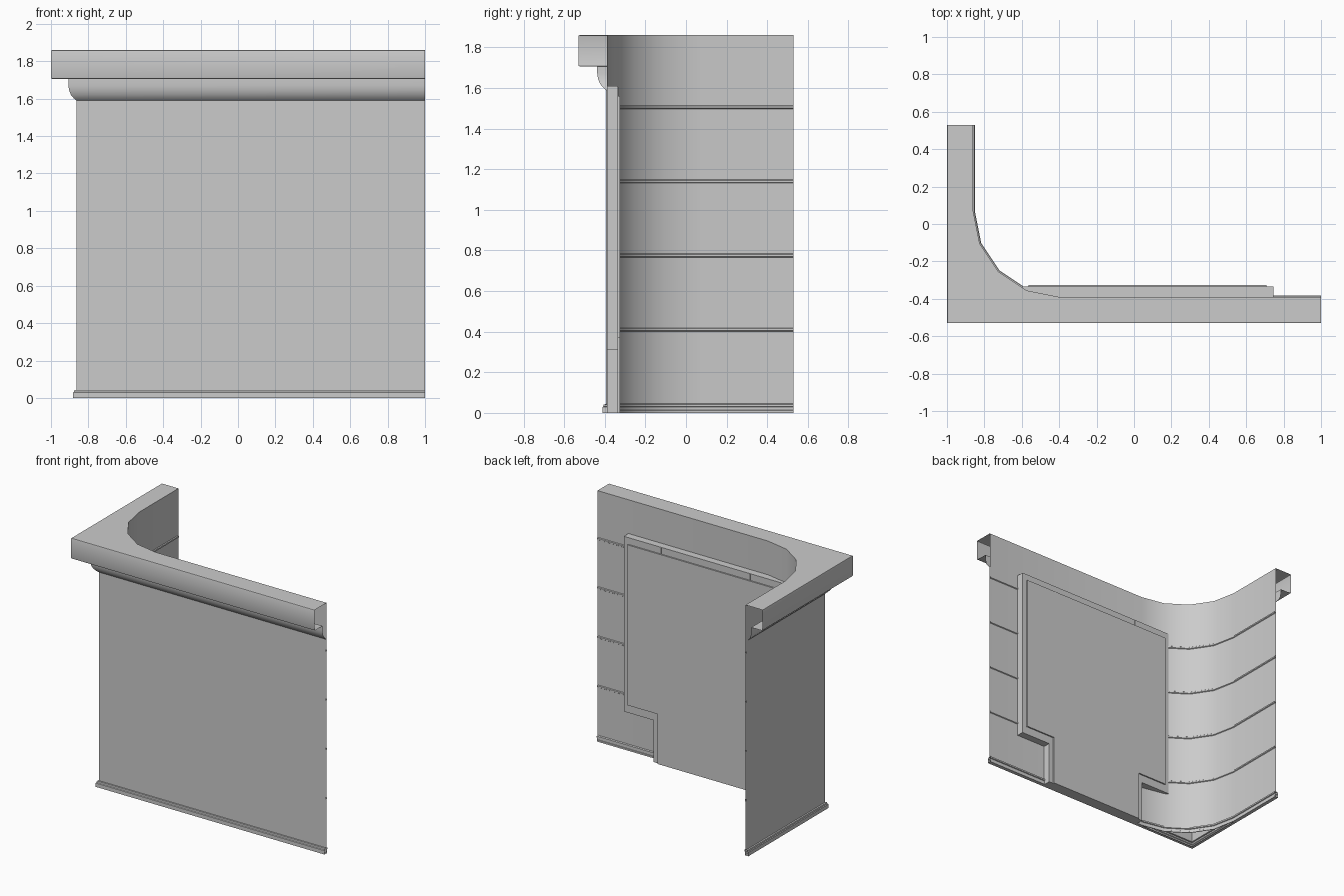
import bpy, bmesh, math

if "Cube" in bpy.data.objects:
    bpy.data.objects.remove(bpy.data.objects["Cube"])

WX, WY = -0.86, -0.39          # wall planes: left wall x, front wall y
END_X, END_Y, R = 1.0, 0.53, 0.46


def make_object(name, verts, faces, smooth=True):
    mesh = bpy.data.meshes.new(name)
    mesh.from_pydata(verts, [], faces)
    mesh.update()
    ob = bpy.data.objects.new(name, mesh)
    bpy.context.collection.objects.link(ob)
    if smooth:
        bpy.ops.object.select_all(action='DESELECT')
        ob.select_set(True)
        bpy.context.view_layer.objects.active = ob
        bpy.ops.object.shade_smooth_by_angle(angle=math.radians(32))
    return ob


def outer_path(d):
    """Sharp L-shaped path pushed outward by d."""
    return [(END_X, WY - d), (WX - d, WY - d), (WX - d, END_Y)]


def inner_path(e):
    """Rounded L-shaped path pushed into the room by e."""
    cx, cy, r = WX + R, WY + R, R - e
    arc = [(cx - r * math.sin(a), cy - r * math.cos(a))
           for a in (math.radians(22.5 * k) for k in range(5))]
    return [(END_X, WY + e)] + arc + [(WX + e, END_Y)]


def sweep(name, path, profile, flip):
    """Sweep an (offset, height) profile along an offset path."""
    rows = [[(x, y, z) for x, y in path(d)] for d, z in profile]
    n = len(rows[0])
    faces = []
    for j in range(len(rows) - 1):
        for i in range(n - 1):
            f = (j * n + i, j * n + i + 1, (j + 1) * n + i + 1, (j + 1) * n + i)
            faces.append(f[::-1] if flip else f)
    return make_object(name, [v for r in rows for v in r], faces)


def plate(name, outline, y0, y1):
    """Extrude an x-z outline (anticlockwise seen from the front) from y0 to y1."""
    n = len(outline)
    verts = [(x, y, z) for y in (y0, y1) for x, z in outline]
    faces = [tuple(range(n)), tuple(range(2 * n - 1, n - 1, -1))]
    faces += [(i, i + n, (i + 1) % n + n, (i + 1) % n) for i in range(n)]
    return make_object(name, verts, faces, smooth=False)


def tee(x0, x1, step, z_step, z_top):
    """Outline with a wide upper part and a narrower foot."""
    return [(x0 + step, 0), (x1 - step, 0), (x1 - step, z_step), (x1, z_step),
            (x1, z_top), (x0, z_top), (x0, z_step), (x0 + step, z_step)]


# Outer skin: skirting, flat wall
sweep("outer_wall", outer_path,
      [(0.0, 0.0), (0.022, 0.0), (0.022, 0.028), (0.017, 0.032),
       (0.015, 0.042), (0.004, 0.043), (0.004, 1.59)], True)

# Bulging moulding and box cornice with softened edges
cove = [(0.004, 1.59), (0.018, 1.602), (0.033, 1.62), (0.043, 1.645), (0.047, 1.67), (0.047, 1.706)]
box = [(0.133, 1.706), (0.138, 1.708), (0.14, 1.713), (0.14, 1.853), (0.138, 1.858), (0.133, 1.86)]
sweep("cornice", outer_path, cove + box, True)

# Flat cornice top between the square outside and the rounded inside
ring = outer_path(0.133) + inner_path(0)[::-1]
make_object("cornice_top", [(x, y, 1.86) for x, y in ring],
            [tuple(range(len(ring)))[::-1]], smooth=False)

# Inner skin: rounded corner, small skirting and four horizontal ribs
profile = [(0.0, 0.0), (0.006, 0.0), (0.006, 0.012), (0.003, 0.014), (0.003, 0.028),
           (0.009, 0.031), (0.009, 0.042), (0.0, 0.046)]
for z in (0.41, 0.775, 1.14, 1.505):
    profile += [(0.0, z - 0.009), (0.006, z - 0.005), (0.006, z + 0.005), (0.0, z + 0.009)]
profile.append((0.0, 1.86))
sweep("inner_wall", inner_path, profile, False)

# Stepped panel on the room side, with a slightly raised face
plate("panel_frame", tee(-0.60, 0.745, 0.245, 0.31, 1.61), WY + 0.001, -0.335)
plate("panel_face", tee(-0.563, 0.708, 0.245, 0.37, 1.56), -0.336, -0.325)

# Thin seams across the top of the frame
for i, x in enumerate((-0.29, 0.44)):
    plate(f"frame_seam_{i + 1}", [(x - 0.003, 1.55), (x + 0.003, 1.55),
                                  (x + 0.003, 1.605), (x - 0.003, 1.605)], -0.336, -0.332)
